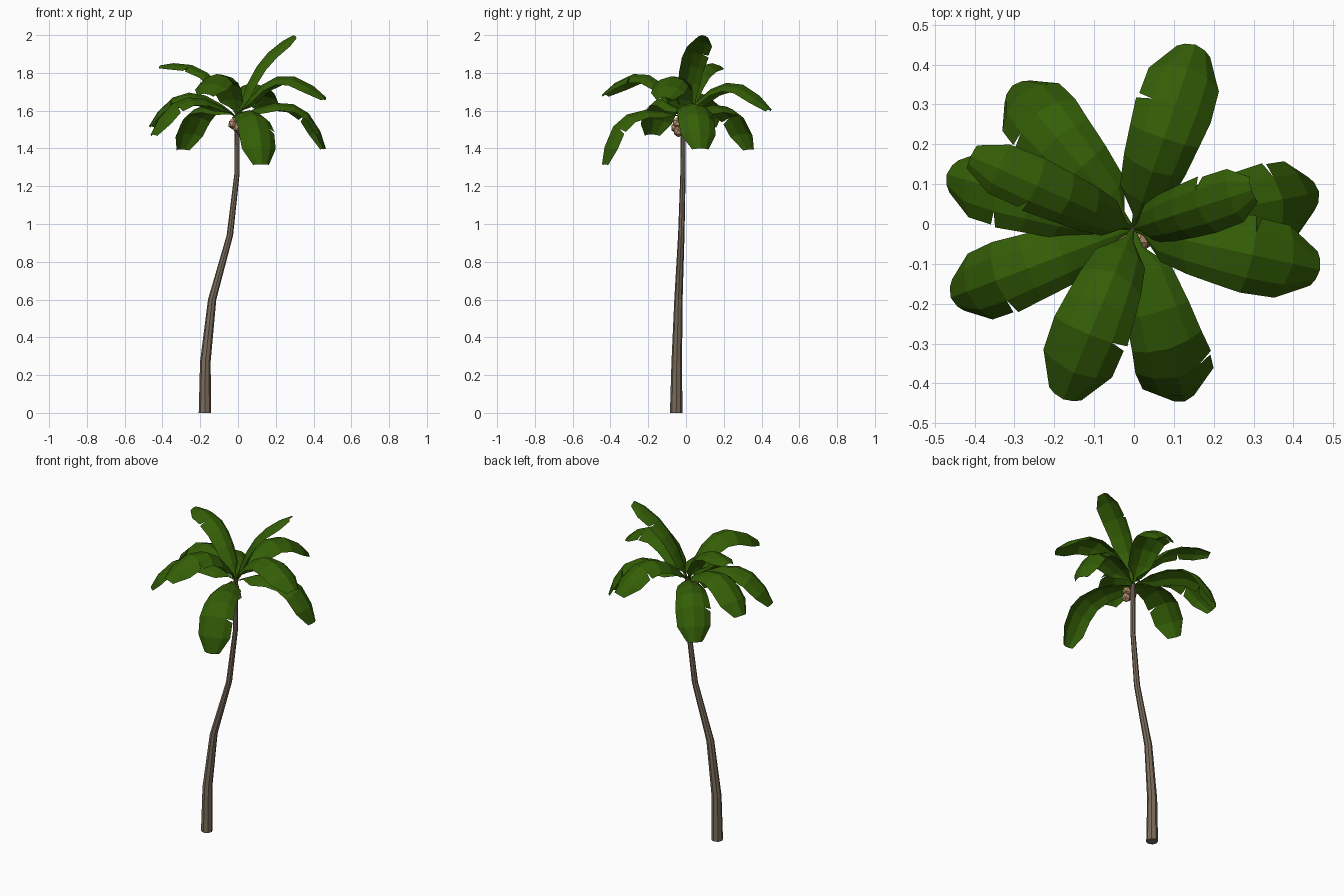
import bpy, bmesh, math
from mathutils import Vector

if "Cube" in bpy.data.objects:
    bpy.data.objects.remove(bpy.data.objects["Cube"])


def material(name, color):
    m = bpy.data.materials.new(name)
    m.diffuse_color = (*color, 1)
    m.use_nodes = True
    m.node_tree.nodes["Principled BSDF"].inputs["Base Color"].default_value = m.diffuse_color
    return m


GREEN = material("leaf green", (0.034, 0.112, 0.002))
BARK = material("bark brown", (0.195, 0.15, 0.108))
NUT = material("nut tan", (0.48, 0.29, 0.165))


def add_object(name, bm, mat):
    me = bpy.data.meshes.new(name)
    bm.to_mesh(me)
    bm.free()
    me.materials.append(mat)
    ob = bpy.data.objects.new(name, me)
    bpy.context.collection.objects.link(ob)
    return ob


# trunk: octagonal rings along a leaning path (x, y, z, radius)
path = [(-0.175, -0.052, 0, 0.033), (-0.173, -0.049, 0.27, 0.028),
        (-0.137, -0.04, 0.6, 0.022), (-0.043, -0.025, 0.94, 0.017),
        (-0.005, -0.016, 1.27, 0.014), (-0.005, -0.014, 1.57, 0.013)]
bm = bmesh.new()
rings = []
for x, y, z, r in path:
    rings.append([bm.verts.new((x + r * math.cos(a), y + r * math.sin(a), z))
                  for a in (math.tau * i / 8 for i in range(8))])
for lo, hi in zip(rings, rings[1:]):
    for i in range(8):
        j = (i + 1) % 8
        bm.faces.new((lo[i], lo[j], hi[j], hi[i]))
bm.faces.new(rings[0][::-1])
bm.faces.new(rings[-1])
add_object("trunk", bm, BARK)

# leaves: arched, domed blades with one torn notch on the left edge
CROWN = Vector((-0.003, -0.012, 1.565))
ROWS = [(0, 0.005), (0.06, 0.012), (0.14, 0.066), (0.3, 0.082),
        (0.48, 0.091), (0.67, 0.099), (0.87, 0.093), (1, 0.044)]
COLS = (-1, -0.6, 0, 0.6, 1)
NOTCH_ROW = 5


def leaf(name, tip, sag, width=1.0):
    tip = Vector(tip)
    chord = tip - CROWN
    side = Vector((0, 0, 1)).cross(chord).normalized()   # left of the leaf
    up = chord.cross(side).normalized()
    ctrl = (CROWN + tip) / 2 + up * sag * 2 + chord * 0.08
    bm = bmesh.new()
    grid, torn = [], None
    for k, (t, w) in enumerate(ROWS):
        w *= width
        mid = CROWN * (1 - t) ** 2 + ctrl * 2 * t * (1 - t) + tip * t * t
        tan = ((ctrl - CROWN) * (1 - t) + (tip - ctrl) * t).normalized()
        nor = tan.cross(side)
        row = []
        for u in COLS:
            p = mid + side * u * w - nor * (0.5 * w * u * u)
            row.append(bm.verts.new(p))
        if k == NOTCH_ROW:
            torn = bm.verts.new(row[-1].co + tan * 0.014 - side * 0.004)
        grid.append(row)
    for k in range(len(ROWS) - 1):
        for c in range(4):
            a, b = grid[k][c], grid[k][c + 1]
            if k == NOTCH_ROW and c == 3:
                b = torn
            bm.faces.new((a, grid[k + 1][c], grid[k + 1][c + 1], b))
    bm.normal_update()
    if sum((f.normal.dot(up) for f in bm.faces)) < 0:
        bmesh.ops.reverse_faces(bm, faces=bm.faces[:])
    add_object(name, bm, GREEN)


tips = [((0.155, 0.45, 1.61), 0.16, 1), ((-0.305, 0.348, 1.395), 0.155, 1),
        ((-0.47, 0.125, 1.52), 0.155, 0.95), ((-0.41, 0.17, 1.84), 0.11, 0.72),
        ((-0.46, -0.185, 1.475), 0.155, 0.95), ((-0.178, -0.44, 1.69), 0.165, 1),
        ((0.128, -0.445, 1.315), 0.165, 1), ((0.467, -0.115, 1.67), 0.165, 1),
        ((0.295, 0.085, 2.0), 0.07, 0.75), ((0.465, 0.08, 1.40), 0.165, 1)]
for n, (tip, sag, width) in enumerate(tips):
    leaf(f"leaf_{n + 1}", tip, sag, width)

# nuts: faceted cluster in front of the trunk top
for n, c in enumerate([(-0.027, -0.046, 1.53), (0.0, -0.054, 1.51), (0.012, -0.046, 1.535),
                       (0.022, -0.04, 1.489), (-0.02, -0.036, 1.537)]):
    bm = bmesh.new()
    bmesh.ops.create_icosphere(bm, subdivisions=1, radius=0.029)
    bmesh.ops.scale(bm, vec=(0.95, 0.95, 1.05), verts=bm.verts)
    bmesh.ops.translate(bm, vec=c, verts=bm.verts)
    add_object(f"nut_{n + 1}", bm, NUT)
